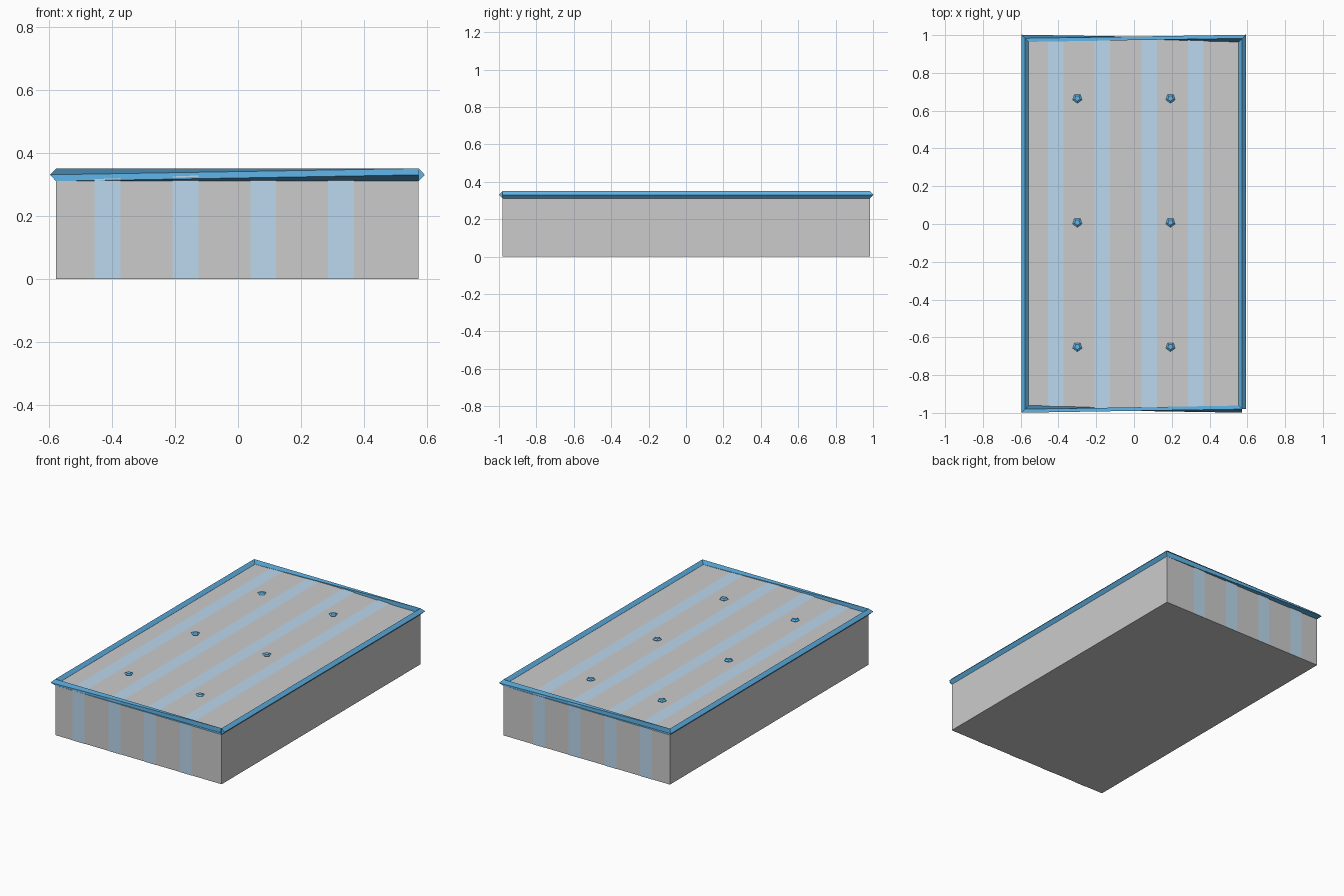
import bpy, bmesh, math
from mathutils import Vector

if "Cube" in bpy.data.objects:
    bpy.data.objects.remove(bpy.data.objects["Cube"])


def material(name, color):
    m = bpy.data.materials.new(name)
    m.diffuse_color = (*color, 1)
    m.use_nodes = True
    m.node_tree.nodes["Principled BSDF"].inputs["Base Color"].default_value = m.diffuse_color
    return m


def finish(name, bm, mat=None):
    bmesh.ops.recalc_face_normals(bm, faces=bm.faces)
    mesh = bpy.data.meshes.new(name)
    bm.to_mesh(mesh)
    bm.free()
    ob = bpy.data.objects.new(name, mesh)
    bpy.context.collection.objects.link(ob)
    if mat:
        mesh.materials.append(mat)
    return ob


BLUE = material("piping_blue", (0.12, 0.47, 0.82))
PALE = material("stripe_blue", (0.5, 0.69, 0.85))
X0, X1, Y0, Y1, TOP = -0.577, 0.573, -0.98, 0.983, 0.328

# mattress body
bm = bmesh.new()
bmesh.ops.create_cube(bm, size=1)
for v in bm.verts:
    v.co = (X1 if v.co.x > 0 else X0, Y1 if v.co.y > 0 else Y0, TOP if v.co.z > 0 else 0)
finish("mattress_body", bm)

# fabric stripes folded over the front, top and back
E = 0.002
for i, x in enumerate((-0.455, -0.208, 0.039, 0.285)):
    bm = bmesh.new()
    path = [(Y0 - E, 0), (Y0 - E, TOP + E), (Y1 + E, TOP + E), (Y1 + E, 0)]
    rows = [[bm.verts.new((px, y, z)) for px in (x, x + 0.082)] for y, z in path]
    for a, b in zip(rows, rows[1:]):
        bm.faces.new((a[0], a[1], b[1], b[0]))
    # make sure the top panel faces up
    ob = finish(f"stripe_{i + 1}", bm, PALE)
    if ob.data.polygons[1].normal.z < 0:
        ob.data.flip_normals()

# piping: diamond section, given a quarter twist along both short ends
R = 0.019
Z = 0.33
corners = [((X1, Y0), (1, 0)), ((X1, Y1), (1, 1)), ((X0, Y1), (-1, 1)),
           ((X0, Y0), (-1, -1)), ((X1, Y0), (0, -1))]
bm = bmesh.new()
rings = []
for (x, y), (ox, oy) in corners:
    c, out = Vector((x, y, Z)), Vector((ox, oy, 0)) * R
    up = Vector((0, 0, R + 0.001))
    rings.append([bm.verts.new(c + d) for d in (out, up, -out, -up)])
for k, (a, b) in enumerate(zip(rings, rings[1:])):
    shift = k % 2
    for j in range(4):
        n = (j + 1) % 4
        bm.faces.new((a[j], a[n], b[(n + shift) % 4], b[(j + shift) % 4]))
bm.faces.new(rings[0])
bm.faces.new(rings[-1])
finish("edge_piping", bm, BLUE)

# five-sided tufting buttons
for i, x in enumerate((-0.3, 0.193)):
    for j, y in enumerate((-0.65, 0.008, 0.665)):
        bm = bmesh.new()
        prev = None
        for r, z in ((0.018, TOP - 0.004), (0.026, TOP + 0.004), (0.015, TOP + 0.011)):
            ring = [bm.verts.new((x + r * math.cos(a), y + r * math.sin(a), z))
                    for a in (math.radians(72 * k - 90) for k in range(5))]
            if prev:
                for k in range(5):
                    n = (k + 1) % 5
                    bm.faces.new((prev[k], prev[n], ring[n], ring[k]))
            else:
                bm.faces.new(ring)
            prev = ring
        bm.faces.new(prev)
        finish(f"button_{i + 1}_{j + 1}", bm, BLUE)
